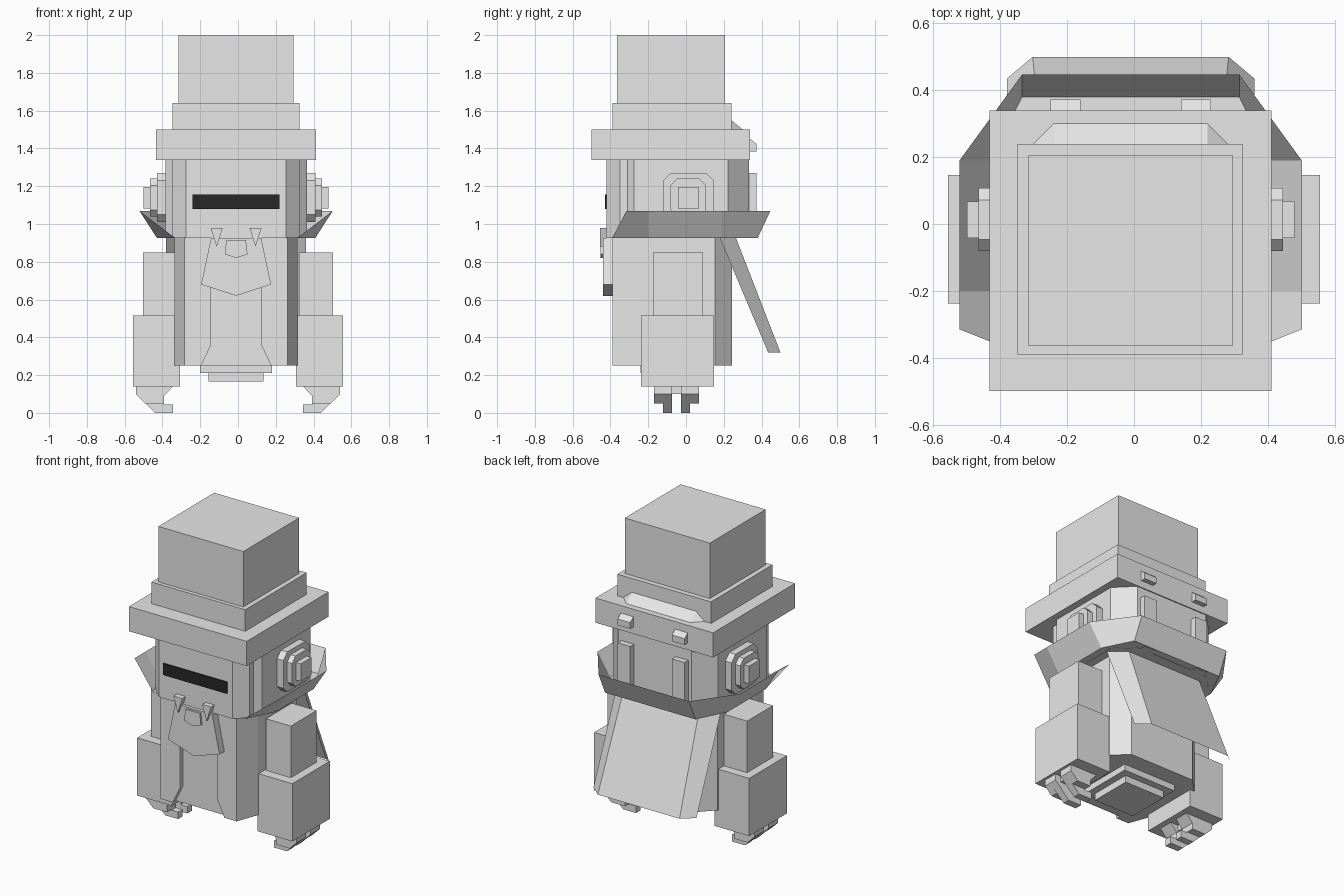
import bpy, bmesh
from mathutils import Vector

if "Cube" in bpy.data.objects:
    bpy.data.objects.remove(bpy.data.objects["Cube"])

CX = -0.01  # centre line of head, hat and body


def material(name, value):
    m = bpy.data.materials.new(name)
    m.use_nodes = True
    m.diffuse_color = (value, value, value, 1)
    m.node_tree.nodes["Principled BSDF"].inputs["Base Color"].default_value = m.diffuse_color
    return m


STONE = material("pale grey", 0.8)
DARK = material("near black", 0.02)


def finish(name, bm, mat=STONE, closed=True):
    if closed:
        bmesh.ops.recalc_face_normals(bm, faces=bm.faces)
    me = bpy.data.meshes.new(name)
    bm.to_mesh(me)
    bm.free()
    me.materials.append(mat)
    ob = bpy.data.objects.new(name, me)
    bpy.context.scene.collection.objects.link(ob)
    return ob


def prism(name, axis, profile, a, b, mat=STONE):
    """Extrude a 2D profile along an axis from a to b."""
    bm = bmesh.new()

    def at(p, t):
        c = list(p)
        c.insert("xyz".index(axis), t)
        return bm.verts.new(c)

    lo, hi = [at(p, a) for p in profile], [at(p, b) for p in profile]
    bm.faces.new(lo)
    bm.faces.new(hi)
    for i in range(len(lo)):
        j = (i + 1) % len(lo)
        bm.faces.new((lo[i], lo[j], hi[j], hi[i]))
    return finish(name, bm, mat)


def box(name, x, y, z, mat=STONE):
    return prism(name, "z", [(x[0], y[0]), (x[1], y[0]), (x[1], y[1]), (x[0], y[1])], *z, mat)


def mirrored(half):
    """Close a right-hand outline across the centre line."""
    return [(CX + x, y) for x, y in half] + [(CX - x, y) for x, y in reversed(half)]


def sheet(name, rows):
    """Open surface through rows of points."""
    bm = bmesh.new()
    grid = [[bm.verts.new(p) for p in r] for r in rows]
    for r, s in zip(grid, grid[1:]):
        for i in range(len(r) - 1):
            bm.faces.new((r[i], r[i + 1], s[i + 1], s[i]))
    return finish(name, bm, closed=False)


# Hat
box("hat_crown", (-0.316, 0.294), (-0.365, 0.207), (1.64, 2.0))
box("hat_band", (-0.348, 0.325), (-0.39, 0.24), (1.5, 1.64))
box("hat_brim", (-0.433, 0.412), (-0.5, 0.34), (1.34, 1.5))

# Sloped bar behind the hat band
bm = bmesh.new()
for s in (-1, 1):
    for p in ((0.23, 0.24, 1.55), (0.29, 0.24, 1.5), (0.23, 0.3, 1.5)):
        bm.verts.new((CX + s * p[0], p[1], p[2]))
bmesh.ops.convex_hull(bm, input=bm.verts)
bmesh.ops.dissolve_limit(bm, angle_limit=0.01, verts=bm.verts, edges=bm.edges)
finish("hat_back_bar", bm)

# Head and eye slot
prism("head", "z", mirrored([(0.264, -0.42), (0.338, -0.35), (0.338, -0.31), (0.375, -0.275),
                             (0.375, 0.222), (0.264, 0.333)]), 0.925, 1.34)
box("eye_slot", (-0.24, 0.22), (-0.428, -0.42), (1.08, 1.155), DARK)


def ear_layer(name, s, half_y, half_z, cut, inner, outer):
    cy, cz = 0.013, 1.14
    outline = [(half_y, half_z - cut), (half_y - cut, half_z)]
    outline += [(-y, z) for y, z in reversed(outline)]
    outline += [(-y, -z) for y, z in outline]
    if cut == 0:
        outline = [(half_y, half_z), (-half_y, half_z), (-half_y, -half_z), (half_y, -half_z)]
    prism(name, "x", [(cy + y, cz + z) for y, z in outline], CX + s * inner, CX + s * outer)


for side, s in (("left", 1), ("right", -1)):
    # Stepped ear discs
    ear_layer(side + "_ear_base", s, 0.133, 0.13, 0.04, 0.37, 0.42)
    ear_layer(side + "_ear_middle", s, 0.094, 0.1, 0.035, 0.41, 0.455)
    ear_layer(side + "_ear_cap", s, 0.055, 0.057, 0, 0.45, 0.49)

    # Back ribs and brim studs
    xs = sorted((CX + s * 0.15, CX + s * 0.24))
    box(side + "_head_rib", xs, (0.32, 0.372), (0.925, 1.27))
    prism(side + "_brim_stud", "x", [(0.335, 1.455), (0.372, 1.425), (0.372, 1.385), (0.335, 1.385)], *xs)

    # Fangs
    fx = CX + s * 0.103
    prism(side + "_fang", "y", [(fx - 0.032, 0.98), (fx + 0.032, 0.98), (fx, 0.88)], -0.455, -0.415)

    # Arm
    box(side + "_upper_arm", sorted((s * 0.322, s * 0.502)), (-0.175, 0.09), (0.5, 0.85))
    box(side + "_forearm", sorted((s * 0.308, s * 0.557)), (-0.238, 0.147), (0.14, 0.515))

    # Claws: two long fingers with short knuckles beside them
    finger = [(0.54, 0.14), (0.54, 0.1), (0.438, 0), (0.345, 0), (0.345, 0.045), (0.392, 0.045), (0.392, 0.09),
              (0.345, 0.14)]
    knuckle = [(0.54, 0.14), (0.54, 0.1), (0.49, 0.05), (0.392, 0.05), (0.392, 0.09), (0.345, 0.14)]
    for i, y in enumerate((-0.122, -0.027)):
        prism(f"{side}_finger_{i}", "y", [(s * x, z) for x, z in finger], y, y + 0.047)
        ky = (-0.17, 0.02)[i]
        prism(f"{side}_knuckle_{i}", "y", [(s * x, z) for x, z in knuckle], ky, ky + 0.048)
    box(side + "_palm", sorted((s * 0.4, s * 0.5)), (-0.08, -0.02), (0.1, 0.14))

# Body with a recessed front strip
body = prism("body", "z", mirrored([(0.273, -0.39), (0.325, -0.25), (0.325, 0.153), (0.235, 0.243)]), 0.25, 0.93)
cutter = prism("strip_cutter", "y", [(CX + x, z) for x, z in (
    (-0.185, 0.2), (-0.185, 0.25), (-0.133, 0.36), (-0.133, 0.8),
    (0.133, 0.8), (0.133, 0.36), (0.185, 0.25), (0.185, 0.2))], -0.5, -0.36)
cutter.hide_render = True
mod = body.modifiers.new("recess", "BOOLEAN")
mod.operation, mod.object, mod.solver = "DIFFERENCE", cutter, "EXACT"
bpy.context.view_layer.objects.active = body
bpy.ops.object.modifier_apply(modifier=mod.name)
bpy.data.objects.remove(cutter)

# Stepped base
box("base_upper", (-0.2, 0.18), (-0.24, 0.13), (0.21, 0.25))
box("base_lower", (-0.155, 0.135), (-0.195, 0.085), (0.165, 0.21))

# Bib and its clasp
prism("bib", "y", [(CX + x, z) for x, z in (
    (-0.133, 0.925), (0.133, 0.925), (0.185, 0.68), (0, 0.62), (-0.185, 0.68))], -0.44, -0.355)
prism("bib_clasp", "y", [(CX + x, z) for x, z in (
    (-0.052, 0.915), (0.052, 0.915), (0.06, 0.84), (0, 0.82), (-0.06, 0.84))], -0.452, -0.43)

# Flared collar, open at the front, with a flat floor
low = mirrored([(0.325, -0.39), (0.42, -0.2), (0.42, 0.19), (0.325, 0.38)])
high = mirrored([(0.512, -0.315), (0.512, -0.2), (0.512, 0.19), (0.325, 0.447)])
sheet("collar", [[(x, y, 0.927) for x, y in low], [(x, y, 1.07) for x, y in high]])
bm = bmesh.new()
bm.faces.new([bm.verts.new((x, y, 0.927)) for x, y in low])
finish("collar_floor", bm, closed=False)

# Cape
top = mirrored([(0.37, 0.18), (0.27, 0.265)])
bottom = mirrored([(0.37, 0.435), (0.293, 0.5)])
sheet("cape", [[(x, y, 0.925) for x, y in top], [(x, y, 0.32) for x, y in bottom]])
